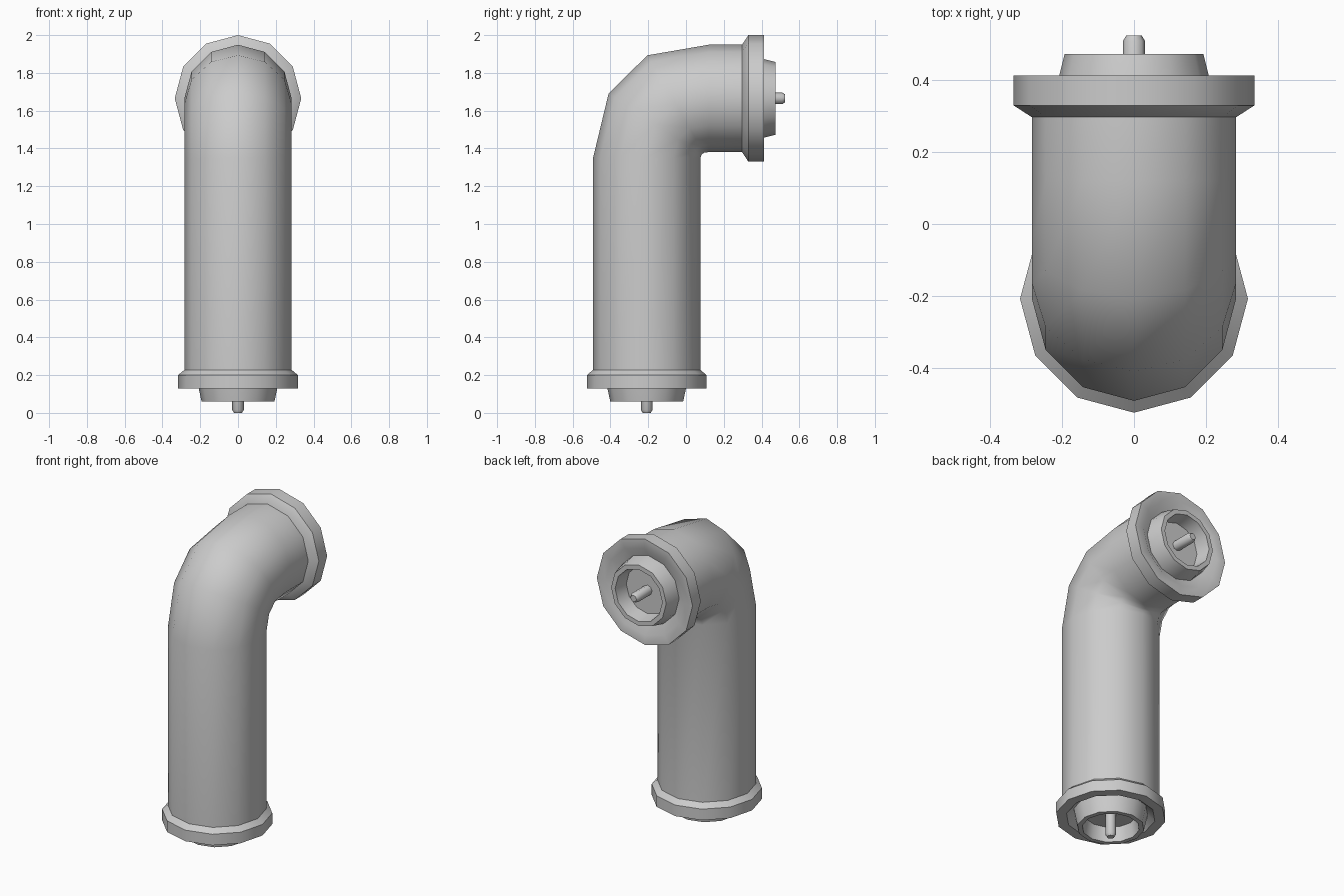
import bpy, bmesh, math
from mathutils import Matrix, Vector

if "Cube" in bpy.data.objects:
    bpy.data.objects.remove(bpy.data.objects["Cube"])

SIDES = 12
PIPE_R = 0.284
PIPE_Y = -0.208     # axis of the upright leg
PIPE_Z = 1.665      # axis of the outlet leg


def loft(name, rings, matrix=Matrix(), angle=40):
    """Skin equal-sized rings of points, capping both ends."""
    bm = bmesh.new()
    loops = [[bm.verts.new(p) for p in ring] for ring in rings]
    n = len(loops[0])
    for a, b in zip(loops, loops[1:]):
        for i in range(n):
            j = (i + 1) % n
            bm.faces.new((a[i], a[j], b[j], b[i]))
    bm.faces.new(loops[0])
    bm.faces.new(loops[-1])
    bmesh.ops.recalc_face_normals(bm, faces=bm.faces)
    mesh = bpy.data.meshes.new(name)
    bm.to_mesh(mesh)
    bm.free()
    obj = bpy.data.objects.new(name, mesh)
    bpy.context.collection.objects.link(obj)
    obj.matrix_world = matrix
    bpy.ops.object.select_all(action='DESELECT')
    bpy.context.view_layer.objects.active = obj
    obj.select_set(True)
    bpy.ops.object.shade_smooth_by_angle(angle=math.radians(angle))
    return obj


def lathe(name, profile, matrix, sides=SIDES, angle=40):
    """Revolve (radius, height) pairs around local z."""
    rings = []
    for r, h in profile:
        rings.append([Vector((r * math.cos(2 * math.pi * i / sides),
                              r * math.sin(2 * math.pi * i / sides), h))
                      for i in range(sides)])
    return loft(name, rings, matrix, angle)


def section(outer, inner):
    """Pipe cross-section spanning two (y, z) points on the side outline."""
    o, q = Vector((0, *outer)), Vector((0, *inner))
    mid, half = (o + q) / 2, (o - q) / 2
    return [mid + half * math.cos(2 * math.pi * i / SIDES)
            + Vector((PIPE_R * math.sin(2 * math.pi * i / SIDES), 0, 0))
            for i in range(SIDES)]


# Elbow pipe: upright leg, three-step bend, outlet leg
front, back = PIPE_Y - PIPE_R, PIPE_Y + PIPE_R
low, high = PIPE_Z - PIPE_R, PIPE_Z + PIPE_R
loft("elbow_pipe", [
    section((front, 0.21), (back, 0.21)),
    section((front, 1.35), (back, 1.35)),
    section((-0.41, 1.69), (0.082, 1.367)),
    section((-0.205, 1.893), (0.095, 1.377)),
    section((0.12, high), (0.12, low)),
    section((0.31, high), (0.31, low)),
])


def pipe_end(prefix, matrix, flange_r, shoulder, face, rim):
    """Flange, hollow socket and centre pin; heights run back from the pin tip."""
    lathe(prefix + "_flange", [
        (PIPE_R, -0.228), (flange_r, shoulder), (flange_r, face),
        (flange_r - 0.06, face), (0.212, face - 0.04),
    ], matrix)
    lathe(prefix + "_socket", [
        (0.216, face - 0.045), (0.208, face), (0.193, rim),
        (0.165, rim), (0.15, rim - 0.09),
    ], matrix)
    lathe(prefix + "_pin", [
        (0.031, rim - 0.1), (0.031, -0.016), (0.021, 0),
    ], matrix, sides=8, angle=46)


# Bottom end points down, outlet end points back
pipe_end("bottom", Matrix.Translation((0, PIPE_Y, 0)) @ Matrix.Rotation(math.pi, 4, 'X'),
         0.317, -0.2, -0.13, -0.06)
pipe_end("outlet", Matrix.Translation((0, 0.525, PIPE_Z)) @ Matrix.Rotation(-math.pi / 2, 4, 'X'),
         0.335, -0.195, -0.112, -0.052)
